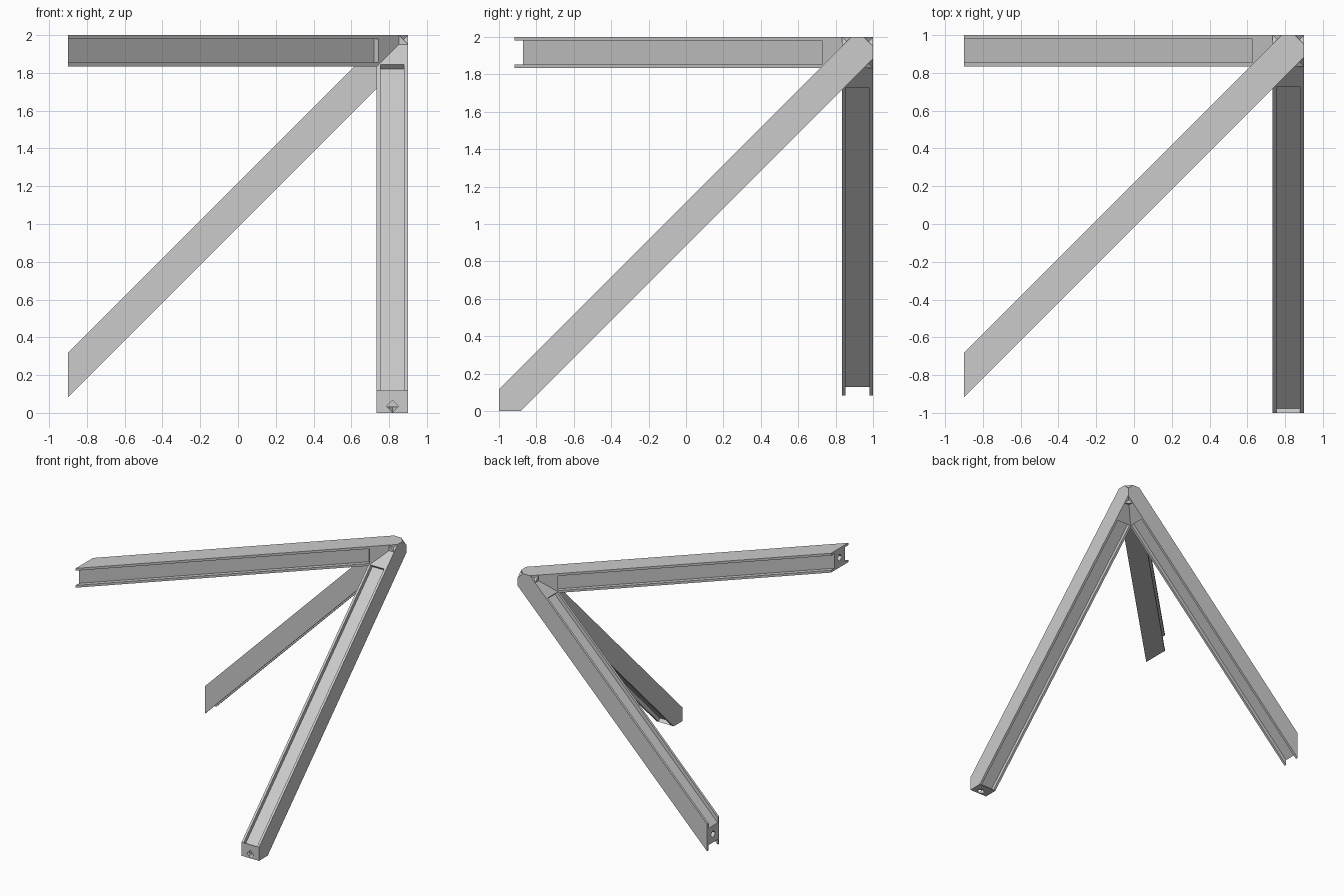
import bpy
import math
from mathutils import Vector

cube = bpy.data.objects.get("Cube")
if cube:
    bpy.data.objects.remove(cube, do_unlink=True)

H = 0.083            # half width of a beam
PLATE = 0.02         # flange thickness
WEB = H - 0.032      # half depth of the recessed web
SOLID = 0.187        # length of the solid block at the hub
R2 = math.sqrt(2)
HUB = Vector((0.817, 0.917, 1.917))
X, Y, Z = Vector((1, 0, 0)), Vector((0, 1, 0)), Vector((0, 0, 1))

grey = bpy.data.materials.new("light grey")
grey.use_nodes = True
colour = (0.6, 0.6, 0.6, 1)
grey.diffuse_color = colour
grey.node_tree.nodes["Principled BSDF"].inputs["Base Color"].default_value = colour


def plate(name, outline, w0, w1, frame):
    """Extrude an (along, across) outline between two depths of the beam frame."""
    a, b, n = frame
    n_pts = len(outline)
    verts = [HUB + (a + b) * (s / R2) + (a - b) * (t / R2) + n * w
             for w in (w0, w1) for s, t in outline]
    faces = [tuple(range(n_pts)), tuple(range(n_pts, 2 * n_pts))]
    for i in range(n_pts):
        j = (i + 1) % n_pts
        faces.append((i, j, j + n_pts, i + n_pts))
    mesh = bpy.data.meshes.new(name)
    mesh.from_pydata(verts, [], faces)
    mesh.materials.append(grey)
    obj = bpy.data.objects.new(name, mesh)
    bpy.context.collection.objects.link(obj)
    # Consistent outward normals
    bpy.context.view_layer.objects.active = obj
    bpy.ops.object.select_all(action="DESELECT")
    obj.select_set(True)
    bpy.ops.object.mode_set(mode="EDIT")
    bpy.ops.mesh.select_all(action="SELECT")
    bpy.ops.mesh.normals_make_consistent(inside=False)
    bpy.ops.object.mode_set(mode="OBJECT")
    return obj


def drill(obj, centre, axis, depth=0.06, side=0.045):
    """Cut a diamond shaped bolt hole."""
    bpy.ops.mesh.primitive_cube_add(size=1, location=centre)
    cutter = bpy.context.object
    cutter.scale = [depth if axis[i] else side for i in range(3)]
    cutter.rotation_euler = axis * (math.pi / 4)
    mod = obj.modifiers.new("bolt_hole", "BOOLEAN")
    mod.operation = "DIFFERENCE"
    mod.solver = "EXACT"
    mod.object = cutter
    bpy.context.view_layer.objects.active = obj
    bpy.ops.object.modifier_apply(modifier=mod.name)
    bpy.data.objects.remove(cutter, do_unlink=True)


def beam(name, frame, reach, pointed):
    end = reach * R2
    c = H * math.tan(math.pi / 8)
    nose = [(-c, H), (-H, c), (-H, -c), (-c, -H)]

    def tip(half):
        # Mitred end, or a right-angled point for the foot
        if pointed:
            return [(end - half, -half), (end, 0), (end - half, half)]
        return [(end + half, -half), (end - half, half)]

    inner = H - PLATE
    # Two flanges on the outside
    for label, w0, w1 in (("inner", -H, -inner), ("outer", inner, H)):
        plate(f"{name}_{label}_flange", nose + tip(H), w0, w1, frame)
    # Solid chamfered block at the joint
    plate(f"{name}_hub_block", nose + [(SOLID, -H), (SOLID, H)], -inner, inner, frame)
    # Recessed web, stopped by a solid cap on the foot
    if pointed:
        start = end - H
        web = [(SOLID, WEB), (SOLID, -WEB), (start, -WEB), (start, WEB)]
        plate(f"{name}_web", web, -inner, inner, frame)
        cap = [(start, H), (start, -H)] + tip(H)[1:2]
        return plate(f"{name}_foot_cap", cap, -inner, inner, frame)
    web = [(SOLID, WEB), (SOLID, -WEB)] + tip(WEB)
    return plate(f"{name}_web", web, -inner, inner, frame)


# Three beams, each along a face diagonal from the shared corner
back = beam("back_beam", (-X, -Z, Y), 1.717, False)
leg = beam("front_leg", (-Y, -Z, X), 1.917, True)
top = beam("top_beam", (-X, -Y, Z), 1.717, False)

# Bolt holes in the beam ends
drill(back, (-0.9, HUB.y, 0.2), X)
drill(top, (-0.9, -0.8, HUB.z), X)
drill(leg, (HUB.x, -1, 0.035), Y)
drill(leg, (HUB.x, -0.965, 0), Z)
